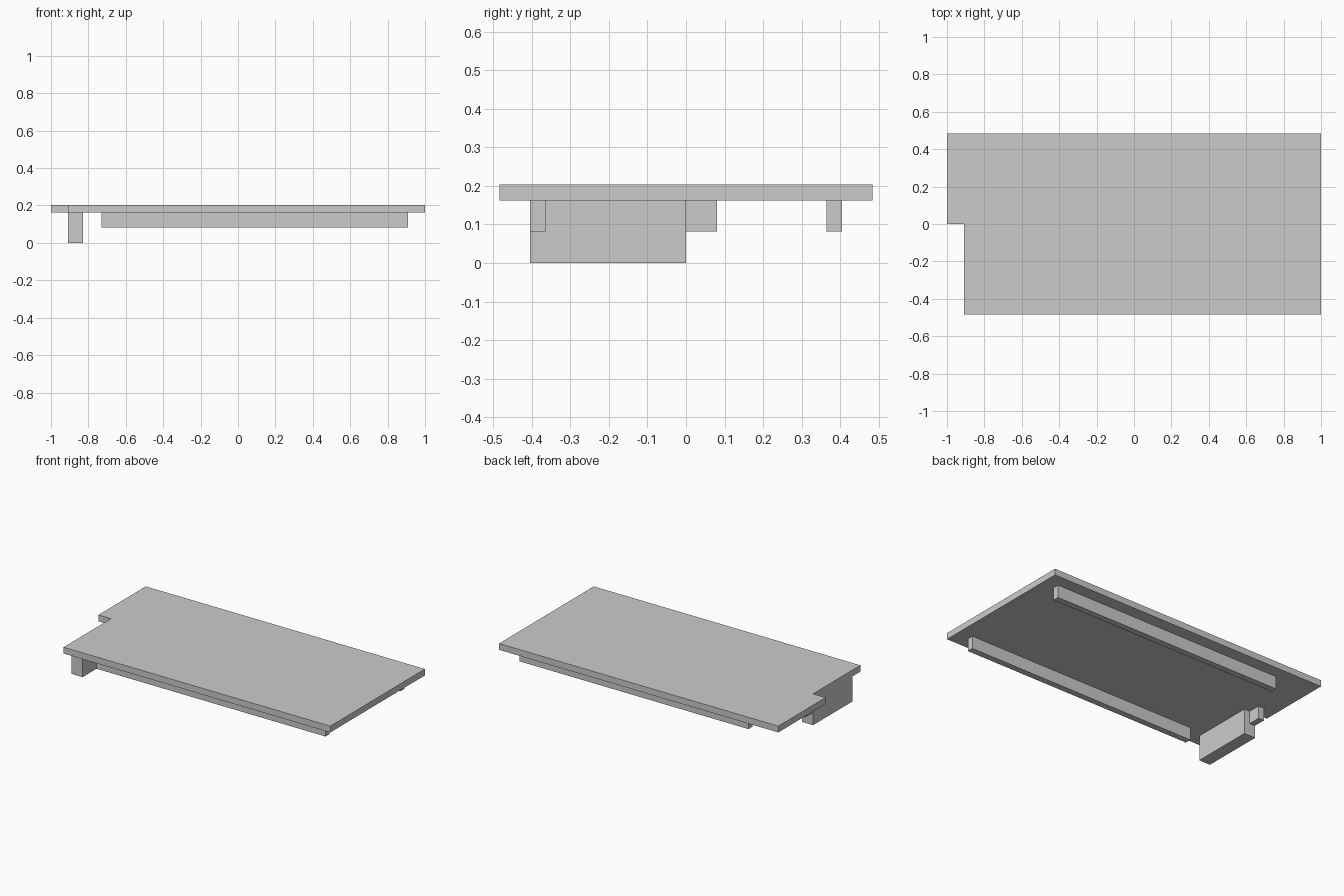
import bpy
import bmesh

cube = bpy.data.objects.get("Cube")
if cube:
    bpy.data.objects.remove(cube, do_unlink=True)

grey = bpy.data.materials.new("plain grey")
grey.use_nodes = True
grey.diffuse_color = (0.6, 0.6, 0.6, 1)
grey.node_tree.nodes["Principled BSDF"].inputs["Base Color"].default_value = grey.diffuse_color


def slab(name, outline, bottom, top):
    """Extrude a flat outline upward from bottom to top."""
    bm = bmesh.new()
    face = bm.faces.new([bm.verts.new((x, y, bottom)) for x, y in outline])
    rise = bmesh.ops.extrude_face_region(bm, geom=[face], use_keep_orig=True)
    for item in rise["geom"]:
        if isinstance(item, bmesh.types.BMVert):
            item.co.z = top
    bmesh.ops.recalc_face_normals(bm, faces=bm.faces)
    mesh = bpy.data.meshes.new(name)
    bm.to_mesh(mesh)
    bm.free()
    mesh.materials.append(grey)
    obj = bpy.data.objects.new(name, mesh)
    bpy.context.collection.objects.link(obj)
    return obj


def box(name, x0, x1, y0, y1, bottom, top):
    return slab(name, [(x0, y0), (x1, y0), (x1, y1), (x0, y1)], bottom, top)


HALF_DEPTH = 0.484
NOTCH_X = -0.91
UNDERSIDE, TOP = 0.162, 0.203
RAIL_BOTTOM = 0.081

# Flat top with the front right corner cut back
slab("top_plate", [(NOTCH_X, -HALF_DEPTH), (1, -HALF_DEPTH), (1, HALF_DEPTH),
                   (-1, HALF_DEPTH), (-1, 0), (NOTCH_X, 0)], UNDERSIDE, TOP)

# Long rails under the front and back edges
box("front_rail", -0.73, 0.91, -0.404, -0.364, RAIL_BOTTOM, UNDERSIDE)
box("back_rail", -0.73, 0.91, 0.364, 0.404, RAIL_BOTTOM, UNDERSIDE)

# Deep end block flush with the notch, and the small tab behind it
box("end_block", NOTCH_X, -0.83, -0.404, 0, 0, UNDERSIDE)
box("end_tab", NOTCH_X, -0.87, 0, 0.08, RAIL_BOTTOM, UNDERSIDE)
